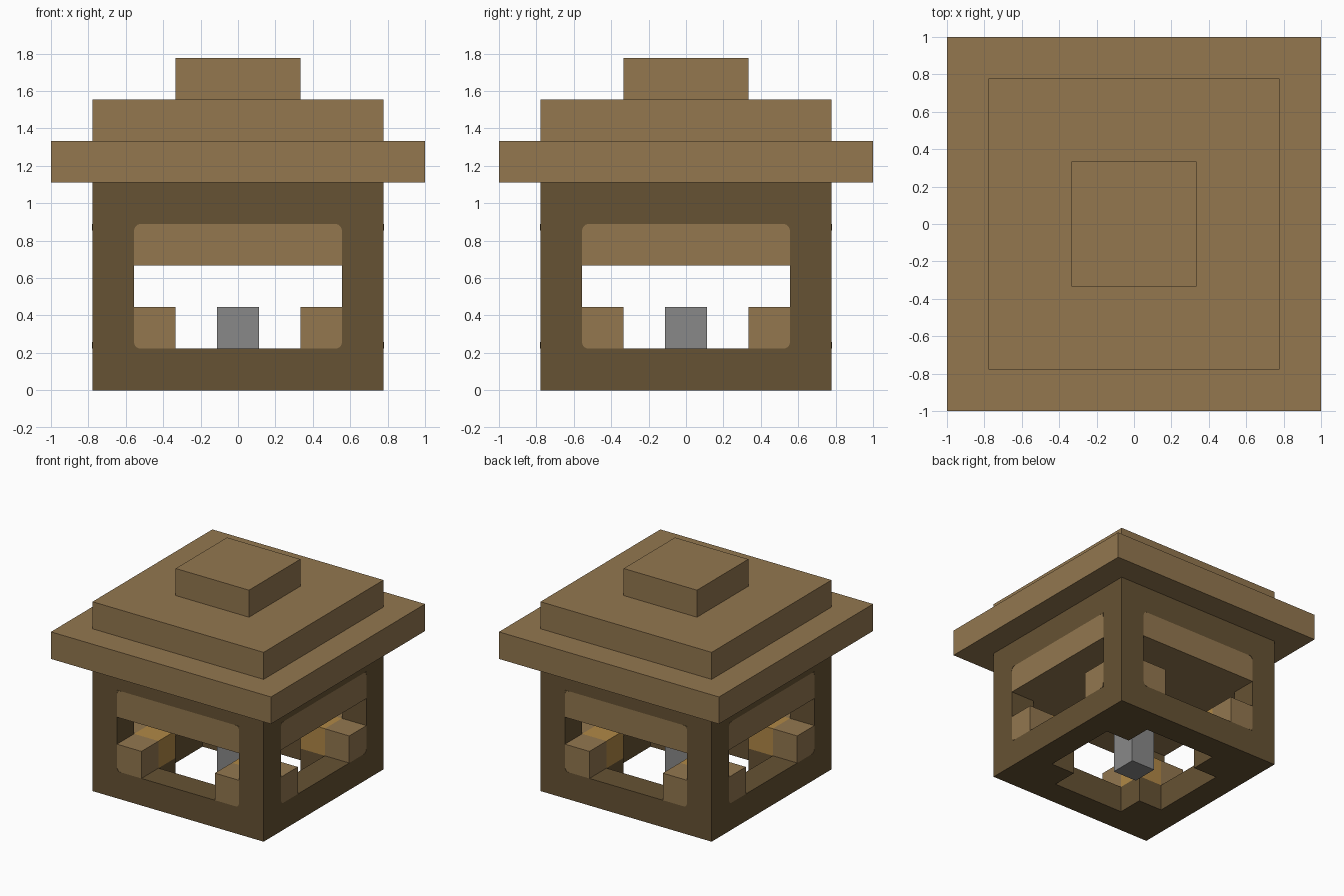
import bpy, bmesh, math
from mathutils import Matrix, Vector

if "Cube" in bpy.data.objects:
    bpy.data.objects.remove(bpy.data.objects["Cube"], do_unlink=True)

U = 2 / 9          # one block
R = 0.035          # rounding of the window corners


def material(name, r, g, b):
    def linear(c):
        c /= 255
        return c / 12.92 if c <= 0.04045 else ((c + 0.055) / 1.055) ** 2.4
    mat = bpy.data.materials.new(name)
    mat.use_nodes = True
    colour = (linear(r), linear(g), linear(b), 1)
    mat.diffuse_color = colour
    mat.node_tree.nodes["Principled BSDF"].inputs["Base Color"].default_value = colour
    return mat


light_wood = material("light_wood", 147, 119, 79)
dark_wood = material("dark_wood", 102, 82, 51)
gold_wood = material("gold_wood", 176, 136, 70)
grey_stone = material("grey_stone", 137, 137, 137)


def finish(name, bm, mat):
    bmesh.ops.recalc_face_normals(bm, faces=bm.faces)
    mesh = bpy.data.meshes.new(name)
    bm.to_mesh(mesh)
    bm.free()
    mesh.materials.append(mat)
    obj = bpy.data.objects.new(name, mesh)
    bpy.context.collection.objects.link(obj)


def box(name, mat, x, y, z, turns=1):
    """Box from block ranges, repeated by quarter turns about the centre."""
    bm = bmesh.new()
    size = Vector((x[1] - x[0], y[1] - y[0], z[1] - z[0])) * U
    mid = Vector((sum(x), sum(y), sum(z))) * U / 2
    for k in range(turns):
        place = (Matrix.Rotation(k * math.pi / 2, 4, "Z")
                 @ Matrix.Translation(mid) @ Matrix.Diagonal((*size, 1)))
        bmesh.ops.create_cube(bm, size=1, matrix=place)
    finish(name, bm, mat)


def square(half):
    return (-half, half)


# Stepped roof
for name, half, level in (("roof_eave", 4.5, 5), ("roof_step", 3.5, 6), ("roof_cap", 1.5, 7)):
    box(name, light_wood, square(half), square(half), (level, level + 1))

# Dark frame: top plate, corner posts, floor rim and floor corners
box("top_plate", dark_wood, square(3.5), square(3.5), (4, 5))
box("corner_posts", dark_wood, (-3.5, -2.5), (-3.5, -2.5), (1, 4), 4)
box("floor_rim", dark_wood, (-3.5, 2.5), (-3.5, -2.5), (0, 1), 4)
box("floor_corners", dark_wood, (-2.5, -1.5), (-2.5, -1.5), (0, 1), 4)

# Light ceiling block, its arms showing flush above each window
box("ceiling_block", light_wood, square(2.5), square(2.5), (3, 4))
box("window_headers", light_wood, square(2.5), (-3.5, -2.5), (3, 4), 4)

# Sill blocks at both ends of each window, gold blocks in the inner corners
box("sill_blocks_left", light_wood, (1.5, 2.5), (-3.5, -2.5), (1, 2), 4)
box("sill_blocks_right", light_wood, (-2.5, -1.5), (-3.5, -2.5), (1, 2), 4)
box("inner_corner_blocks", gold_wood, (-2.5, -1.5), (-2.5, -1.5), (1, 2), 4)

# Central stone
box("centre_stone", grey_stone, square(0.5), square(0.5), (0, 2))

# Thin dark fillets that round the window corners
bm = bmesh.new()
front = -3.5 * U
for k in range(4):
    turn = Matrix.Rotation(k * math.pi / 2, 4, "Z")
    for sx in (-1, 1):
        for z, sz in ((U, -1), (4 * U, 1)):
            cx, cz = sx * (2.5 * U - R), z - sz * R
            outline = [(sx * 2.5 * U, z)]
            for i in range(7):
                a = i * math.pi / 12
                outline.append((cx + sx * R * math.cos(a), cz + sz * R * math.sin(a)))
            verts = [bm.verts.new(turn @ Vector((px, front, pz))) for px, pz in outline]
            face = bm.faces.new(verts)
            out = bmesh.ops.extrude_face_region(bm, geom=[face])
            moved = [g for g in out["geom"] if isinstance(g, bmesh.types.BMVert)]
            bmesh.ops.translate(bm, verts=moved, vec=turn @ Vector((0, -0.002, 0)))
finish("window_corner_fillets", bm, dark_wood)
